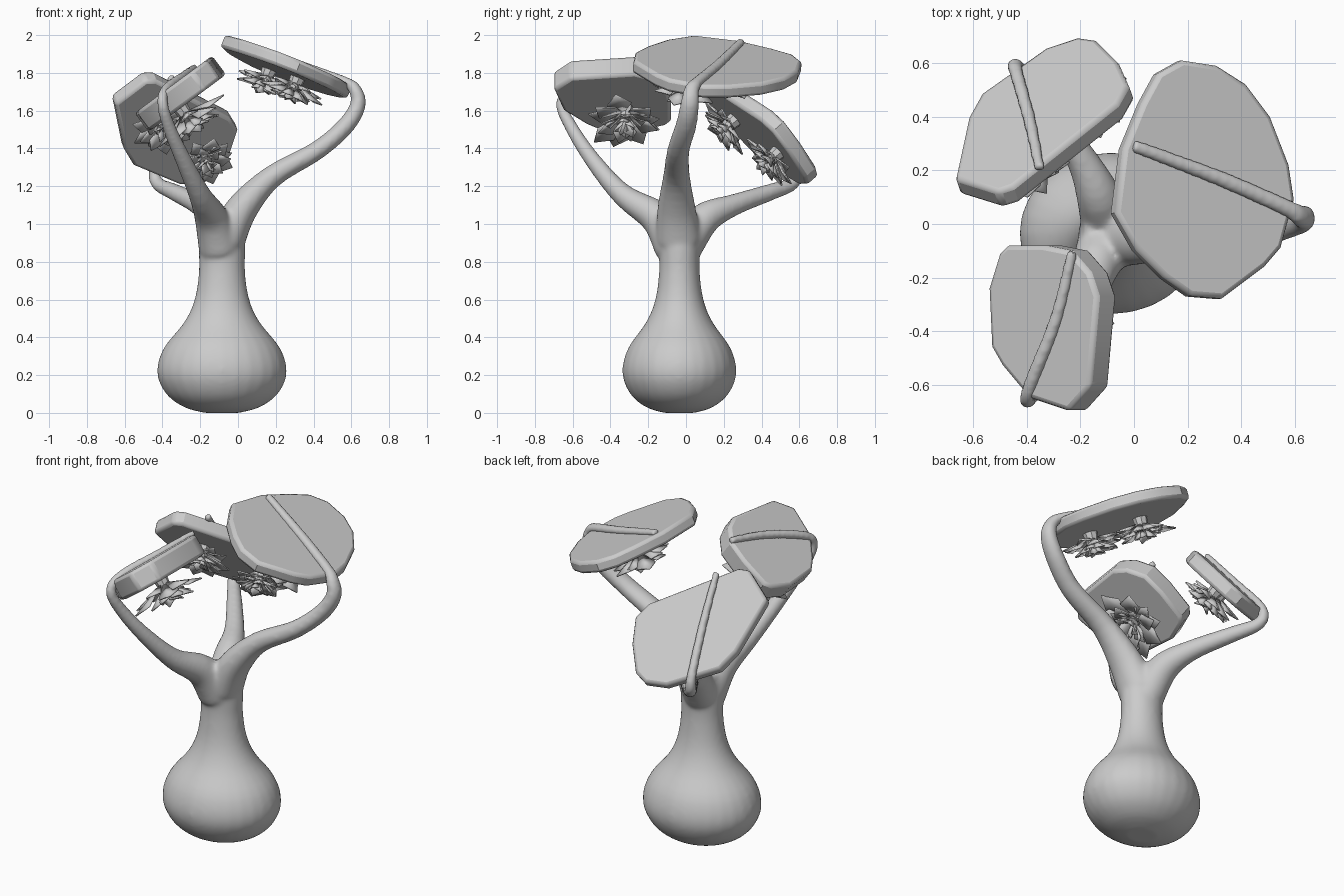
import bpy, bmesh, math, random
from mathutils import Vector, Matrix

random.seed(4)
cube = bpy.data.objects.get("Cube")
if cube:
    bpy.data.objects.remove(cube)

grey = bpy.data.materials.new("plain grey")
grey.use_nodes = True
grey.diffuse_color = (0.6, 0.6, 0.6, 1)
grey.node_tree.nodes["Principled BSDF"].inputs["Base Color"].default_value = (0.6, 0.6, 0.6, 1)


def finish(bm, name, angle):
    bmesh.ops.recalc_face_normals(bm, faces=bm.faces)
    mesh = bpy.data.meshes.new(name)
    bm.to_mesh(mesh)
    bm.free()
    mesh.materials.append(grey)
    obj = bpy.data.objects.new(name, mesh)
    bpy.context.collection.objects.link(obj)
    bpy.ops.object.select_all(action="DESELECT")
    obj.select_set(True)
    bpy.context.view_layer.objects.active = obj
    bpy.ops.object.shade_smooth_by_angle(angle=math.radians(angle))
    return obj


def resample(values, steps=4):
    """Smooth spline through a row of vectors."""
    row = [values[0]] + values + [values[-1]]
    out = []
    for a, b, c, d in zip(row, row[1:], row[2:], row[3:]):
        for s in range(steps):
            t = s / steps
            out.append(b + (c - a) * t / 2 + (a - 2.5 * b + 2 * c - d / 2) * t * t
                       + (1.5 * (b - c) + (d - a) / 2) * t ** 3)
    return out + [values[-1]]


def tube(bm, points, radii, flat=1, sides=28):
    """Closed smooth tube along a path with a radius at each point."""
    nodes = resample([Vector((*p, r)) for p, r in zip(points, radii)])
    points = [n.to_3d() for n in nodes]
    rings = []
    last = len(points) - 1
    for i, node in enumerate(nodes):
        along = (points[min(i + 1, last)] - points[max(i - 1, 0)]).normalized()
        side = along.cross(Vector((0, 1, 0))).normalized()
        other = along.cross(side) * flat
        ring = []
        for k in range(sides):
            a = math.tau * k / sides
            ring.append(bm.verts.new(points[i] + (side * math.cos(a) + other * math.sin(a)) * node.w))
        rings.append(ring)
    for a, b in zip(rings, rings[1:]):
        for k in range(sides):
            n = (k + 1) % sides
            bm.faces.new((a[k], a[n], b[n], b[k]))
    bm.faces.new(rings[0])
    bm.faces.new(rings[-1])


class Plane:
    """Tilted leaf plane: height = base + gx * x + gy * y, with a half thickness."""
    def __init__(self, base, gx, gy, half):
        self.base, self.gx, self.gy, self.half = base, gx, gy, half
        self.normal = Vector((-gx, -gy, 1)).normalized()

    def at(self, x, y, lift=0):
        return Vector((x, y, self.base + self.gx * x + self.gy * y)) + self.normal * lift


def leaf(name, plane, outline):
    bm = bmesh.new()
    top = [bm.verts.new(plane.at(x, y, plane.half)) for x, y in outline]
    low = [bm.verts.new(plane.at(x, y, -plane.half)) for x, y in outline]
    bm.faces.new(top)
    bm.faces.new(low)
    for k in range(len(top)):
        n = (k + 1) % len(top)
        bm.faces.new((top[k], top[n], low[n], low[k]))
    obj = finish(bm, name, 30)
    bevel = obj.modifiers.new("soft rim", "BEVEL")
    bevel.width = 0.018
    bevel.segments = 2
    bevel.limit_method = "ANGLE"
    bevel.angle_limit = math.radians(40)


def flower(name, plane, x, y, size):
    """Rings of pointed petals opening away from the underside of a leaf."""
    bm = bmesh.new()
    frame = (-plane.normal).to_track_quat("Z", "Y").to_matrix().to_4x4()
    place = Matrix.Translation(plane.at(x, y, -plane.half)) @ frame
    for count, length, tilt, lift in ((9, 1, 14, 0.03), (8, 0.8, 28, 0.045), (5, 0.55, 52, 0.055)):
        for k in range(count):
            turn = math.tau * (k + random.uniform(-0.2, 0.2)) / count + lift * 9
            lean = math.radians(tilt + random.uniform(-9, 9))
            long = size * length * random.uniform(0.85, 1.1)
            wide = long * 0.28
            shape = ((0.02, 0, 0), (long * 0.65, wide, 0.02), (long, 0, 0), (long * 0.65, -wide, 0.02))
            m = (place @ Matrix.Translation((0, 0, lift)) @ Matrix.Rotation(turn, 4, "Z")
                 @ Matrix.Rotation(-lean, 4, "Y"))
            v = [bm.verts.new(m @ Vector(p)) for p in shape]
            bm.faces.new((v[0], v[1], v[2]))
            bm.faces.new((v[0], v[2], v[3]))
    # short stalk joining the petals to the leaf
    bmesh.ops.create_cone(bm, cap_ends=True, segments=8, radius1=0.04, radius2=0.03, depth=0.08,
                          matrix=place @ Matrix.Translation((0, 0, 0.03)))
    obj = finish(bm, name, 20)
    solid = obj.modifiers.new("petal thickness", "SOLIDIFY")
    solid.thickness = 0.008
    solid.offset = 0


left = Plane(1.94, -0.4, -0.07, 0.037)
front = Plane(1.915, 0.74, 0, 0.062)
back = Plane(2.085, 0.4, -1.15, 0.043)

# Leaves
leaf("left_leaf", left, [
    (-.08, .04), (-.05, .28), (.02, .45), (.08, .56), (.17, .61), (.3, .59), (.41, .52), (.5, .4),
    (.57, .22), (.59, .09), (.54, -.09), (.48, -.16), (.32, -.28), (.2, -.27), (.1, -.2), (0, -.1)])
leaf("front_leaf", front, [
    (-.51, -.24), (-.47, -.11), (-.44, -.08), (-.3, -.08), (-.2, -.1), (-.13, -.18), (-.1, -.27),
    (-.13, -.61), (-.21, -.7), (-.36, -.65), (-.46, -.53), (-.5, -.46)])
leaf("back_leaf", back, [
    (-.66, .14), (-.61, .37), (-.56, .46), (-.32, .63), (-.2, .67), (-.13, .66), (-.05, .58),
    (-.01, .49), (-.05, .42), (-.44, .11), (-.5, .09)])

# Flowers under the leaves; the left and back leaves carry two
flower("left_flower_outer", left, .33, 0, .18)
flower("left_flower_inner", left, .18, .25, .18)
flower("front_flower", front, -.34, -.32, .22)
flower("back_flower_low", back, -.2, .52, .17)
flower("back_flower_high", back, -.43, .29, .17)

# Swollen trunk, branches and the veins they run into
bm = bmesh.new()
profile = ((0, .09), (.03, .2), (.1, .295), (.21, .343), (.34, .31), (.48, .2), (.6, .145),
           (.75, .122), (.9, .122), (1.03, .1))
tube(bm, [(-.085, -.035, z) for z, r in profile], [r for z, r in profile], flat=.88)

branches = (
    (left, 1.2, [(-.06, -.04, .92), (.02, -.05, 1.08), (.18, -.05, 1.25), (.42, -.04, 1.39),
                 (.57, 0, 1.52), (.635, .02, 1.63), (.62, .03, 1.71)],
     [.1, .085, .06, .05, .047, .042, .035], [(.55, .06), (.3, .17), (-.02, .29)]),
    (front, 1, [(-.1, -.06, .88), (-.14, -.15, 1.03), (-.2, -.33, 1.15), (-.28, -.48, 1.32),
                (-.36, -.6, 1.5), (-.4, -.66, 1.64)],
     [.11, .09, .06, .045, .036, .03], [(-.34, -.58), (-.25, -.35), (-.19, -.1)]),
    (back, 1, [(-.1, 0, .9), (-.13, .1, 1.03), (-.2, .25, 1.1), (-.34, .45, 1.17), (-.43, .57, 1.22)],
     [.1, .085, .058, .045, .036], [(-.43, .54), (-.38, .36), (-.34, .17)]),
)
for plane, flat, path, radii, vein in branches:
    over = [plane.at(x, y, plane.half + .004) for x, y in vein]
    tube(bm, path + over, radii + [.028, .026, .022], flat)
trunk = finish(bm, "trunk_and_branches", 60)
blend = trunk.modifiers.new("blend", "REMESH")
blend.mode = "VOXEL"
blend.voxel_size = .012
blend.use_smooth_shade = True
soft = trunk.modifiers.new("soften", "SMOOTH")
soft.factor = .5
soft.iterations = 12
